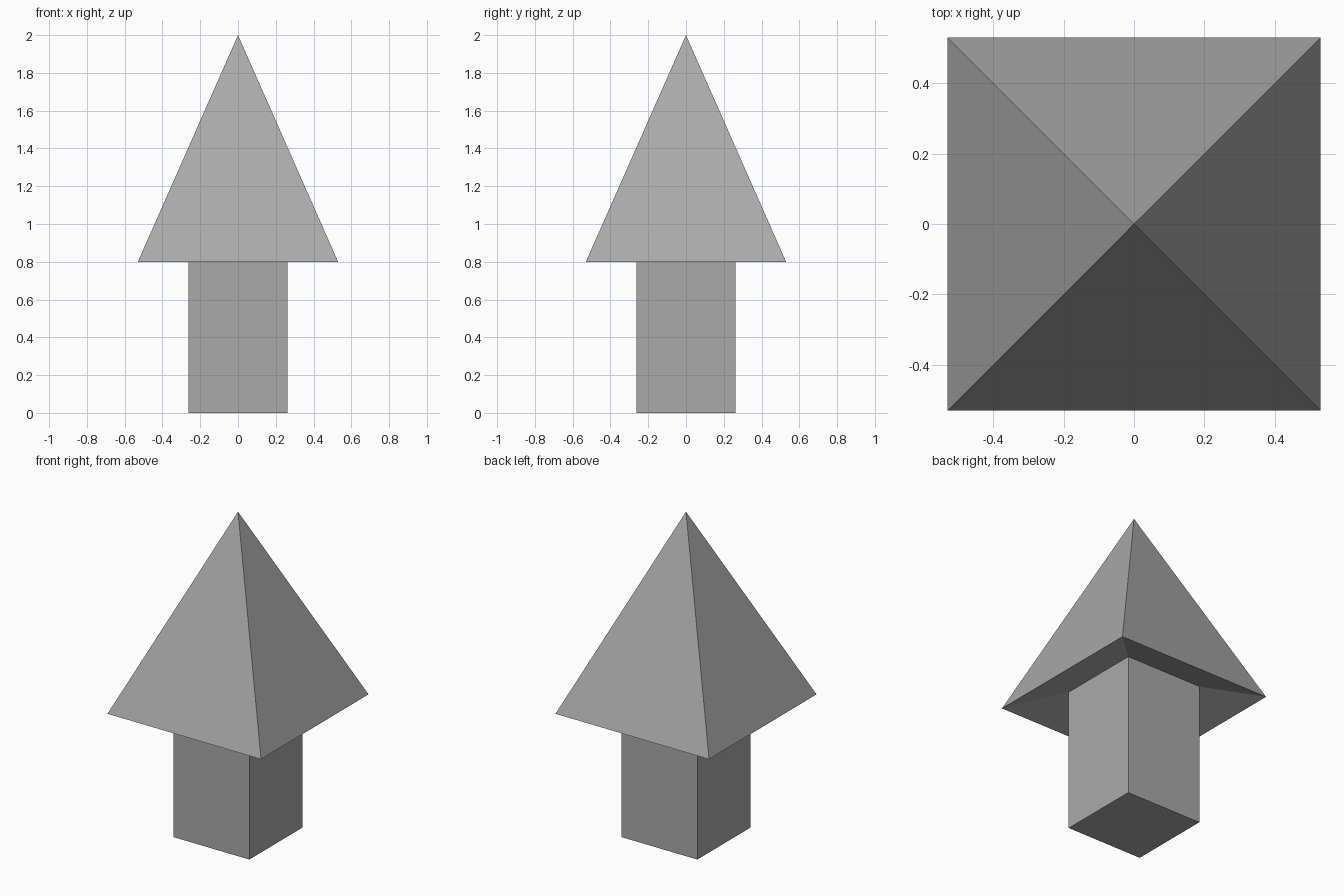
import bpy
import bmesh

cube = bpy.data.objects.get("Cube")
if cube:
    bpy.data.objects.remove(cube, do_unlink=True)

grey = bpy.data.materials.new("plain grey")
grey.use_nodes = True
colour = (0.4, 0.4, 0.4, 1)
grey.diffuse_color = colour
grey.node_tree.nodes["Principled BSDF"].inputs["Base Color"].default_value = colour

TRUNK = 0.262      # half width of the trunk
ROOF = 0.53        # half width of the pyramid
EAVES = 0.8        # height of the pyramid's lower rim
JOIN = 0.887       # height where the sloping underside meets the trunk


def square(bm, half, z):
    corners = ((-1, -1), (1, -1), (1, 1), (-1, 1))
    return [bm.verts.new((x * half, y * half, z)) for x, y in corners]


def bridge(bm, low, high):
    for i in range(4):
        j = (i + 1) % 4
        bm.faces.new((low[i], low[j], high[j], high[i]))


# One closed skin: trunk, sloping underside, pyramid
bm = bmesh.new()
foot = square(bm, TRUNK, 0)
neck = square(bm, TRUNK, JOIN)
rim = square(bm, ROOF, EAVES)
apex = bm.verts.new((0, 0, 2))
bm.faces.new(foot[::-1])
bridge(bm, foot, neck)
bridge(bm, neck, rim)
for i in range(4):
    bm.faces.new((rim[i], rim[(i + 1) % 4], apex))
bmesh.ops.recalc_face_normals(bm, faces=bm.faces)

mesh = bpy.data.meshes.new("pointed_tree")
bm.to_mesh(mesh)
bm.free()
mesh.materials.append(grey)
tree = bpy.data.objects.new("pointed_tree", mesh)
bpy.context.collection.objects.link(tree)
